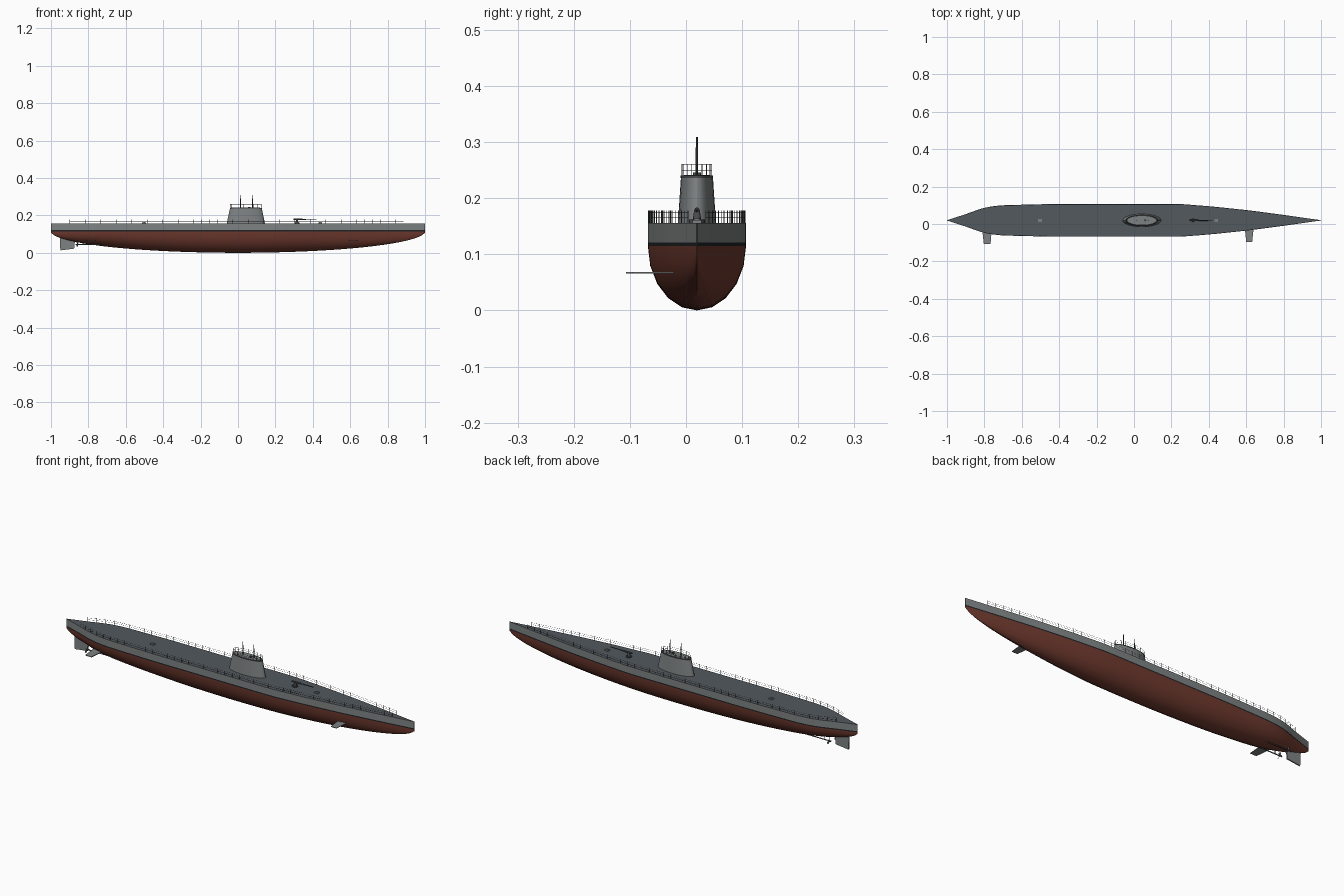
import bpy, bmesh, math
from mathutils import Vector

if "Cube" in bpy.data.objects:
    bpy.data.objects.remove(bpy.data.objects["Cube"])

YC = 0.0195      # hull centre line (planes stick out on one side only)
DECK, BOOT, WATER = 0.156, 0.121, 0.115


def mat(name, rgb):
    m = bpy.data.materials.new(name)
    m.diffuse_color = (*rgb, 1)
    m.use_nodes = True
    m.node_tree.nodes["Principled BSDF"].inputs["Base Color"].default_value = m.diffuse_color
    return m


GREY = mat("hull grey", (0.21, 0.225, 0.225))
RED = mat("antifouling red", (0.16, 0.042, 0.028))
DARK = mat("deck slate", (0.085, 0.1, 0.112))
BLACK = mat("boot black", (0.015, 0.016, 0.018))
STEEL = mat("fitting grey", (0.07, 0.075, 0.08))
BRONZE = mat("propeller bronze", (0.2, 0.13, 0.05))


def finish(name, bm, mats, smooth=True):
    bmesh.ops.recalc_face_normals(bm, faces=bm.faces)
    me = bpy.data.meshes.new(name)
    bm.to_mesh(me)
    bm.free()
    for m in mats:
        me.materials.append(m)
    ob = bpy.data.objects.new(name, me)
    bpy.context.collection.objects.link(ob)
    if smooth:
        bpy.ops.object.select_all(action='DESELECT')
        ob.select_set(True)
        bpy.context.view_layer.objects.active = ob
        bpy.ops.object.shade_smooth_by_angle(angle=math.radians(30))
    return ob


def rod(bm, a, b, r, r2=None, n=6):
    a, b = Vector(a), Vector(b)
    d = b - a
    M = d.to_track_quat('Z', 'Y').to_matrix().to_4x4()
    M.translation = (a + b) / 2
    bmesh.ops.create_cone(bm, cap_ends=True, segments=n, radius1=r,
                          radius2=r if r2 is None else r2, depth=d.length, matrix=M)


def loft(bm, rings, rule=None):
    vs = [[bm.verts.new(p) for p in ring] for ring in rings]
    n = len(vs[0])
    for i in range(len(vs) - 1):
        for j in range(n):
            k = (j + 1) % n
            f = bm.faces.new((vs[i][j], vs[i][k], vs[i + 1][k], vs[i + 1][j]))
            if rule:
                f.material_index = rule(j)
    for ring in (vs[0], vs[-1]):
        bm.faces.new(ring)


PLAN = [(-1, .0008), (-.9, .033), (-.82, .062), (-.77, .074), (-.7, .081), (-.5, .086),
        (-.42, .0875), (.25, .0875), (.42, .074), (.62, .053), (.8, .029), (1, .0008)]


def width(x):
    for (a, wa), (b, wb) in zip(PLAN, PLAN[1:]):
        if x <= b:
            return wa + (wb - wa) * (x - a) / (b - a)
    return PLAN[-1][1]


# hull: elliptical keel line, half-round sections, upright upper sides
rings = []
N = 48
for i in range(N + 1):
    x = -math.cos(math.pi * i / N)
    w = width(x)
    d = max(0.009, WATER * math.sqrt(max(0, 1 - x * x)))
    half = [(w, DECK), (w, BOOT)]
    arc = [(w * math.cos(math.pi * k / 10), WATER - d * math.sin(math.pi * k / 10))
           for k in range(11)]
    ring = half + arc + [(-w, BOOT), (-w, DECK)]
    rings.append([(x, YC + y, z) for y, z in ring])


def hull_rule(j):
    return {0: 0, 1: 1, 12: 1, 13: 0, 14: 3}.get(j, 2)


bm = bmesh.new()
loft(bm, rings, hull_rule)
finish("hull", bm, [GREY, BLACK, RED, DARK])

# conning tower: tapered oval with a recessed bridge floor
CX = 0.042


def oval(cx, rx, ry, z, n=32):
    return [(cx + rx * math.cos(2 * math.pi * k / n),
             YC + ry * math.sin(2 * math.pi * k / n), z) for k in range(n)]


bm = bmesh.new()
loft(bm, [oval(CX, .103, .034, DECK - .002), oval(CX, .085, .0285, .238)])
finish("conning_tower", bm, [GREY])
bm = bmesh.new()
loft(bm, [oval(CX, .086, .029, .236), oval(CX, .086, .029, .2405)])
finish("tower_lip", bm, [STEEL])
bm = bmesh.new()
loft(bm, [oval(CX, .076, .023, .240), oval(CX, .076, .023, .2412)])
finish("bridge_floor", bm, [GREY])


def railing(name, pts, height, levels, r, closed=False):
    bm = bmesh.new()
    for p in pts:
        rod(bm, p, (p[0], p[1], p[2] + height), r, n=5)
    pairs = list(zip(pts, pts[1:])) + ([(pts[-1], pts[0])] if closed else [])
    for a, b in pairs:
        for h in levels:
            rod(bm, (a[0], a[1], a[2] + h), (b[0], b[1], b[2] + h), r * .6, n=4)
    finish(name, bm, [STEEL], False)


# railings
railing("bridge_railing", oval(CX, .083, .027, .24, 18), .021, (.010, .0195), .0008, True)
for side, name in ((1, "port"), (-1, "starboard")):
    pts = []
    for i in range(44):
        x = -.9 + i * .0415
        pts.append((x, YC + side * (width(x) - .0012), DECK))
    railing(name + "_deck_railing", pts, .022, (.010, .019), .0008)

# periscopes and small bridge fitting
bm = bmesh.new()
for x, top in ((.014, .309), (.078, .309)):
    rod(bm, (x, YC, .238), (x, YC, .29), .0022, n=10)
    rod(bm, (x, YC, .29), (x, YC, top), .0015, n=10)
rod(bm, (.06, YC, .24), (.06, YC, .246), .007, n=12)
finish("periscopes", bm, [STEEL])

# deck gun
bm = bmesh.new()
rod(bm, (.315, YC, DECK), (.315, YC, .162), .014, n=12)
rod(bm, (.315, YC, .16), (.315, YC, .178), .008, .005, n=12)
rod(bm, (.297, YC, .179), (.345, YC, .179), .0045, n=10)
rod(bm, (.34, YC, .179), (.42, YC, .18), .0028, .002, n=10)
finish("deck_gun", bm, [STEEL])


def box(bm, c, s):
    g = bmesh.ops.create_cube(bm, size=1)
    for v in g['verts']:
        v.co = Vector(c) + Vector(v.co[i] * s[i] for i in range(3))


# deck hatches
for i, x in enumerate((-.503, .44)):
    bm = bmesh.new()
    box(bm, (x, YC, DECK + .002), (.02, .016, .006))
    rod(bm, (x, YC, DECK), (x, YC, DECK + .008), .006, n=12)
    finish(f"hatch_{i + 1}", bm, [GREY])


def slab(name, outline, lift, m):
    bm = bmesh.new()
    lift = Vector(lift)
    loft(bm, [[Vector(p) - lift for p in outline], [Vector(p) + lift for p in outline]])
    finish(name, bm, [m], False)


# diving planes on one side, and rudder
slab("stern_plane", [(-.812, -.025, .067), (-.76, -.025, .067),
                     (-.767, -.107, .067), (-.803, -.107, .067)], (0, 0, .0015), GREY)
slab("bow_plane", [(.592, -.02, .067), (.64, -.02, .067),
                   (.632, -.095, .067), (.6, -.095, .067)], (0, 0, .0015), GREY)
slab("rudder", [(-.953, YC, .1), (-.87, YC, .08), (-.876, YC, .022), (-.95, YC, .013)],
     (0, .003, 0), GREY)

# twin shafts with struts and three-bladed propellers
for side, name in ((1, "port"), (-1, "starboard")):
    y, z = YC + side * .03, .045
    bm = bmesh.new()
    rod(bm, (-.68, y, z), (-.868, y, z), .0025, n=10)
    rod(bm, (-.83, y, z), (-.82, YC + side * .015, .075), .0018)
    finish(name + "_shaft", bm, [STEEL])
    bm = bmesh.new()
    rod(bm, (-.853, y, z), (-.868, y, z), .0045, .002, n=10)
    for k in range(3):
        a = 2 * math.pi * k / 3 + math.pi / 2
        rad = Vector((0, math.cos(a), math.sin(a)))
        tan = Vector((.6, -math.sin(a) * .8, math.cos(a) * .8))
        c = Vector((-.859, y, z))
        pts = [c + rad * r + tan * t for r, t in
               ((.003, -.002), (.012, -.006), (.018, -.003), (.018, .003), (.012, .006), (.003, .002))]
        nrm = rad.cross(tan) * .0006
        loft(bm, [[p - nrm for p in pts], [p + nrm for p in pts]])
    finish(name + "_propeller", bm, [STEEL], False)
